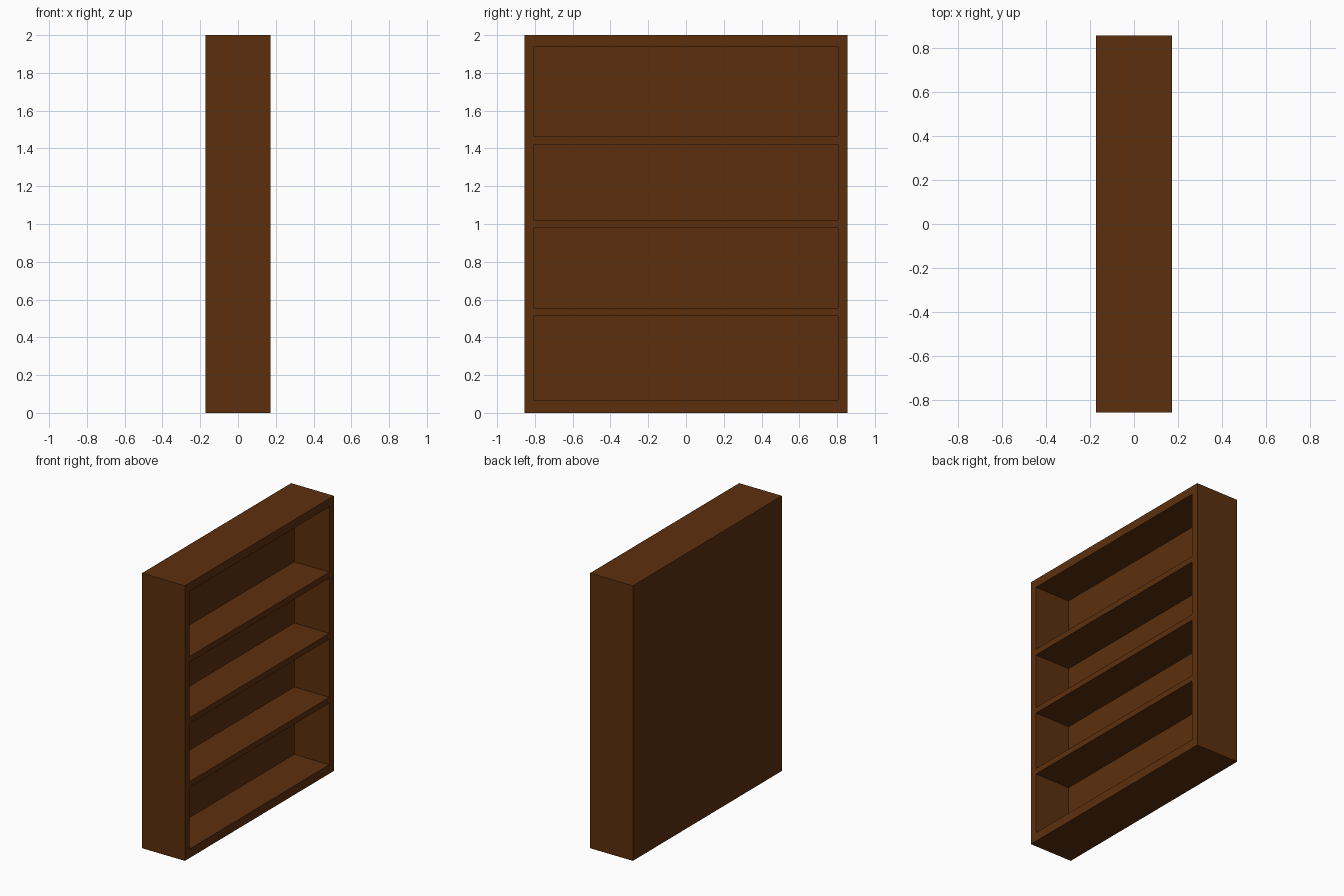
import bpy, bmesh
from mathutils import Vector

if "Cube" in bpy.data.objects:
    bpy.data.objects.remove(bpy.data.objects["Cube"])

HX, HY, H = 0.172, 0.856, 2.0        # half depth, half width, height
IY = 0.804                           # half width of the compartments
DEPTH = 0.282                        # compartment depth
BAYS = [(0.065, 0.513), (0.555, 0.978), (1.02, 1.422), (1.465, 1.939)]

wood = bpy.data.materials.new("dark_wood")
wood.diffuse_color = (0.107, 0.028, 0.004, 1)
wood.use_nodes = True
wood.node_tree.nodes["Principled BSDF"].inputs["Base Color"].default_value = wood.diffuse_color

# Solid carcass block
bm = bmesh.new()
bmesh.ops.create_cube(bm, size=1)
for v in bm.verts:
    v.co = Vector((v.co.x * 2 * HX, v.co.y * 2 * HY, (v.co.z + 0.5) * H))


def cut(co, no):
    bmesh.ops.bisect_plane(bm, geom=bm.verts[:] + bm.edges[:] + bm.faces[:],
                           plane_co=co, plane_no=no, dist=1e-5)


# Score the side and shelf lines
for y in (-IY, IY):
    cut((0, y, 0), (0, 1, 0))
for bay in BAYS:
    for z in bay:
        cut((0, 0, z), (0, 0, 1))

# Push the open compartments back from the +x face
bm.normal_update()
for lo, hi in BAYS:
    face = next(f for f in bm.faces if f.normal.x > 0.9
                and abs(f.calc_center_median().y) < 0.01
                and lo < f.calc_center_median().z < hi)
    new = bmesh.ops.extrude_face_region(bm, geom=[face])["geom"]
    if face.is_valid:
        bmesh.ops.delete(bm, geom=[face], context='FACES_ONLY')
    for v in new:
        if isinstance(v, bmesh.types.BMVert):
            v.co.x -= DEPTH

# Tidy the flat back, top, bottom and sides
bm.normal_update()
outer = [e for e in bm.edges if len(e.link_faces) == 2
         and e.calc_face_angle() < 1e-3
         and not all(v.co.x > HX - 1e-4 for v in e.verts)]
bmesh.ops.dissolve_edges(bm, edges=outer, use_verts=False)
bmesh.ops.recalc_face_normals(bm, faces=bm.faces[:])

mesh = bpy.data.meshes.new("bookcase")
bm.to_mesh(mesh)
bm.free()
mesh.materials.append(wood)
bpy.context.collection.objects.link(bpy.data.objects.new("bookcase", mesh))
